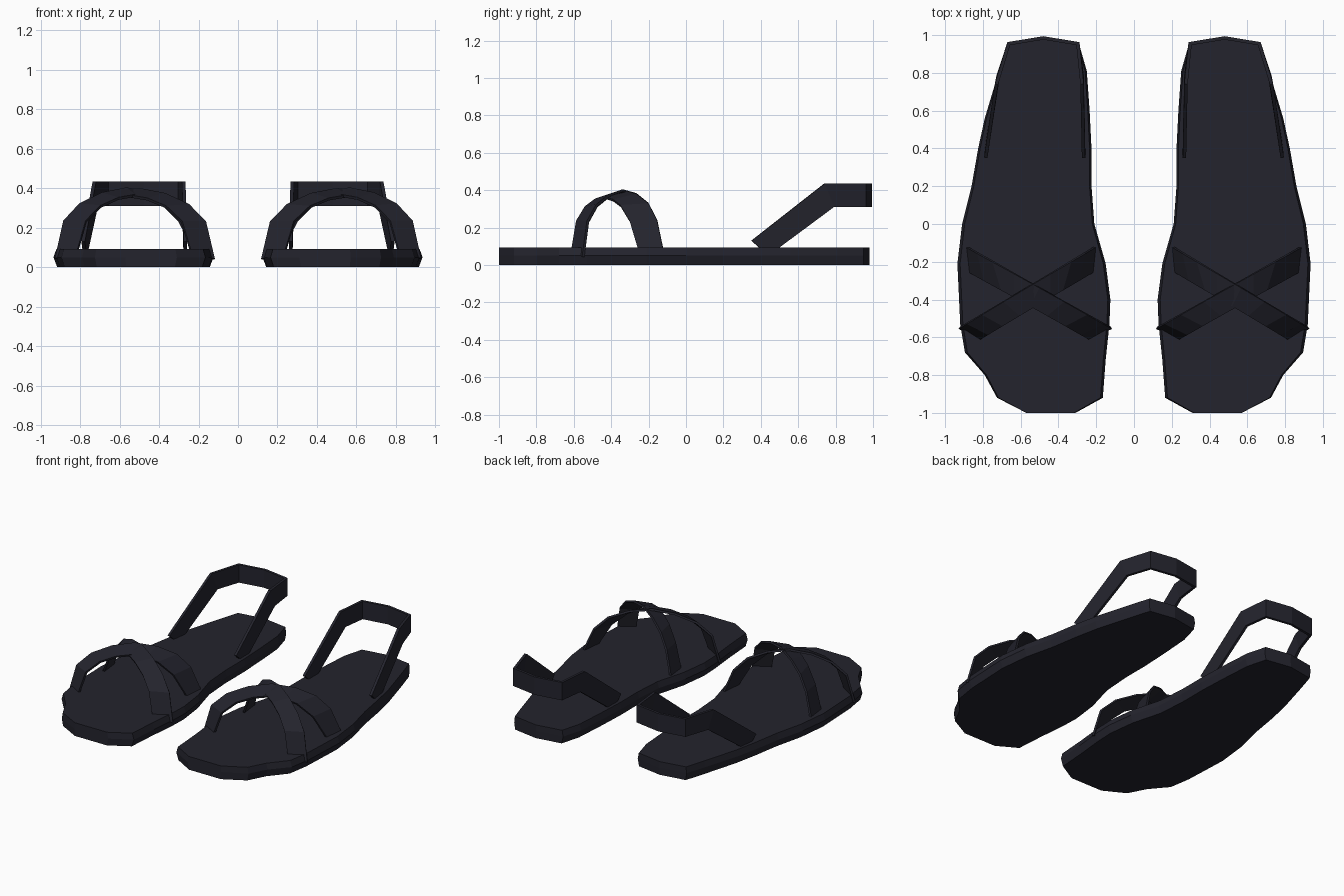
import bpy

if "Cube" in bpy.data.objects:
    bpy.data.objects.remove(bpy.data.objects["Cube"])

mat = bpy.data.materials.new("dark navy leather")
mat.diffuse_color = (0.017, 0.017, 0.026, 1)
mat.use_nodes = True
mat.node_tree.nodes["Principled BSDF"].inputs["Base Color"].default_value = mat.diffuse_color


def make(name, verts, faces, thickness=0):
    """Mesh object of the right-hand sandal, mirrored to make the pair."""
    me = bpy.data.meshes.new(name)
    me.from_pydata(verts, [], faces)
    me.materials.append(mat)
    ob = bpy.data.objects.new(name, me)
    bpy.context.collection.objects.link(ob)
    if thickness:
        s = ob.modifiers.new("thickness", 'SOLIDIFY')
        s.thickness = thickness
        s.offset = 0
        s.use_even_offset = True
    m = ob.modifiers.new("pair", 'MIRROR')
    m.use_mirror_merge = False
    return ob


def ribbon(name, a, b, thickness):
    """Strap spanned between two edge lines."""
    n = len(a)
    faces = [(i, i + 1, n + i + 1, n + i) for i in range(n - 1)]
    return make(name, a + b, faces, thickness)


# Sole: outline lofted through three rings, bulging at mid height
outline = [(.48, .98), (.29, .95), (.25, .81), (.235, .6), (.225, .4), (.225, .2),
           (.21, 0), (.15, -.21), (.125, -.4), (.13, -.53), (.15, -.72), (.165, -.92),
           (.31, -1), (.57, -1), (.725, -.92), (.79, -.80), (.895, -.68), (.92, -.53),
           (.935, -.21), (.91, 0), (.86, .2), (.825, .4), (.79, .56), (.715, .81),
           (.67, .95)]
n = len(outline)
verts = []
for z, k in ((0.0, .955), (.05, 1), (.093, .965)):
    verts += [(.52 + (x - .52) * k, y, z) for x, y in outline]
faces = [tuple(reversed(range(n))), tuple(range(2 * n, 3 * n))]
for r in (0, n):
    faces += [(r + i, r + (i + 1) % n, r + n + (i + 1) % n, r + n + i) for i in range(n)]
make("sole", verts, faces)

# Crossed toe straps: (x, z) along the back and the front edge
back = [(.12, .04), (.165, .23), (.25, .315), (.37, .37), (.50, .395), (.63, .375),
        (.745, .325), (.825, .24), (.885, .08)]
front = [(.24, .08), (.285, .23), (.365, .305), (.46, .345), (.55, .36), (.63, .345),
         (.70, .315), (.79, .23), (.87, .08)]


def edge(pts, y0, flip):
    out = []
    for x, z in pts:
        y = y0 + .56 * (x - .53)
        if flip:
            x, z = .925 - (x - .12) * .94, z + .003
        out.append((x, y, z))
    return out


for name, flip in (("toe_strap_inner", False), ("toe_strap_outer", True)):
    f, b = edge(front, -.445, flip), edge(back, -.32, flip)
    if flip:
        f, b = f[::-1], b[::-1]
    ribbon(name, f, b, .014)

# Heel strap: slanted legs and an upright band behind the heel
upper = [(.267, .35, .13), (.275, .74, .435), (.297, .955, .435), (.48, .985, .435),
         (.663, .955, .435), (.728, .74, .435), (.785, .35, .13)]
lower = [(.267, .44, .05), (.275, .79, .31), (.297, .955, .31), (.48, .985, .31),
         (.663, .955, .31), (.718, .79, .31), (.775, .44, .05)]
ribbon("heel_strap", lower, upper, .018)
